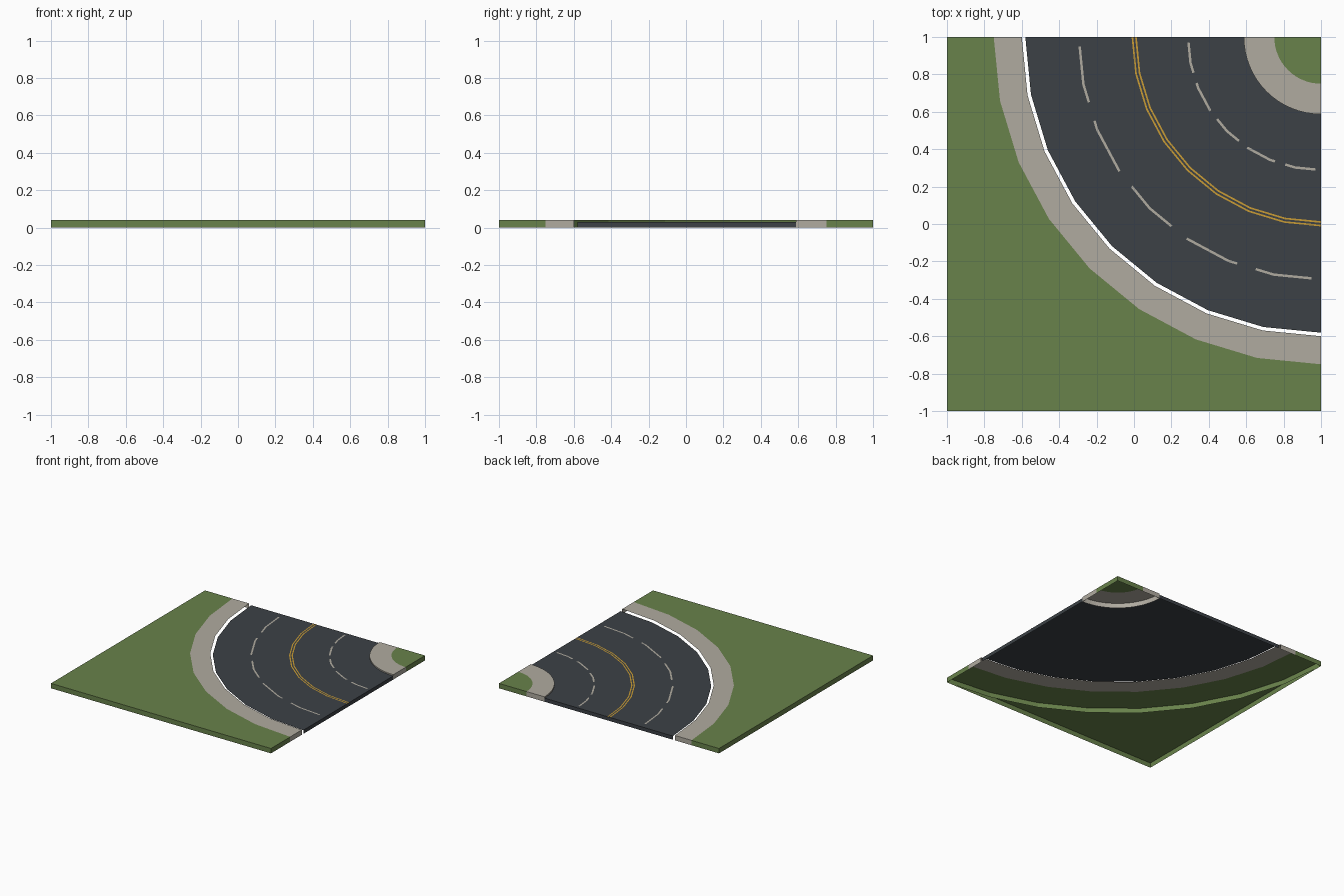
import bpy
import bmesh
from math import sin, cos, radians

cube = bpy.data.objects.get("Cube")
if cube:
    bpy.data.objects.remove(cube, do_unlink=True)

TOP, ROAD, PAINT = 0.04, 0.03, 0.0315
FACET = 11.25          # angle of one segment of the large curves
FINE = FACET / 2       # angle of one segment of the small kerb


def material(name, rgb):
    mat = bpy.data.materials.new(name)
    mat.use_nodes = True
    mat.diffuse_color = (*rgb, 1)
    bsdf = mat.node_tree.nodes["Principled BSDF"]
    bsdf.inputs["Base Color"].default_value = (*rgb, 1)
    bsdf.inputs["Roughness"].default_value = 0.9
    return mat


grass = material("grass_green", (0.14, 0.223, 0.07))
stone = material("pavement_grey", (0.434, 0.407, 0.352))
asphalt = material("asphalt", (0.045, 0.053, 0.061))
yellow = material("yellow_paint", (0.58, 0.33, 0.035))


def polar(r, angle, z, facet):
    """Point on a faceted arc around the back left corner of the tile."""
    off = angle % facet - facet / 2
    r *= cos(radians(facet / 2)) / cos(radians(off))
    return (1 - r * cos(radians(angle)), 1 - r * sin(radians(angle)), z)


def wall(bm, a, b):
    """Vertical face from the edge a-b down to the ground."""
    low = [bm.verts.new((v.co.x, v.co.y, 0)) for v in (a, b)]
    bm.faces.new((a, low[0], low[1], b))


def finish(bm, name, mat):
    bmesh.ops.remove_doubles(bm, verts=bm.verts, dist=0.0001)
    mesh = bpy.data.meshes.new(name)
    bm.to_mesh(mesh)
    bm.free()
    mesh.materials.append(mat)
    obj = bpy.data.objects.new(name, mesh)
    bpy.context.collection.objects.link(obj)
    return obj


def band(name, r0, r1, z, mat, start=0, end=90, f0=FACET, f1=FACET,
         ends=True, outer=False):
    """Flat ring sector, with optional end walls and outer wall."""
    step = min(f0, f1)
    angles = [start] + [i * step for i in range(1, 16)
                        if start < i * step < end] + [end]
    bm = bmesh.new()
    inner_v = [bm.verts.new(polar(r0, a, z, f0)) for a in angles]
    outer_v = [bm.verts.new(polar(r1, a, z, f1)) for a in angles]
    for i in range(len(angles) - 1):
        bm.faces.new((inner_v[i], outer_v[i], outer_v[i + 1], inner_v[i + 1]))
        if outer:
            wall(bm, outer_v[i], outer_v[i + 1])
    if ends:
        wall(bm, inner_v[0], outer_v[0])
        wall(bm, outer_v[-1], inner_v[-1])
    return finish(bm, name, mat)


# Ground and road bands, from the inside of the bend outwards
bm = bmesh.new()
centre = bm.verts.new((1, 1, TOP))
rim = [bm.verts.new(polar(0.25, i * FINE, TOP, FINE)) for i in range(17)]
for a, b in zip(rim, rim[1:]):
    bm.faces.new((centre, a, b))
wall(bm, centre, rim[0])
wall(bm, rim[-1], centre)
finish(bm, "inner_grass", grass)

band("inner_pavement", 0.25, 0.413, TOP, stone, f0=FINE, f1=FINE, outer=True)
band("road", 0.413, 1.581, ROAD, asphalt, f0=FINE)
band("outer_pavement", 1.6, 1.75, TOP, stone)
band("outer_grass", 1.75, 2.0, TOP, grass, outer=True)

# Grass corner outside the bend
bm = bmesh.new()
corner = bm.verts.new((-1, -1, TOP))
arc = [bm.verts.new(polar(2, i * FACET, TOP, FACET)) for i in range(9)]
for a, b in zip(arc, arc[1:]):
    bm.faces.new((a, corner, b))
wall(bm, arc[0], corner)
wall(bm, corner, arc[-1])
finish(bm, "corner_grass", grass)

# Double centre line
for side, r in (("inner", 0.985), ("outer", 1.004)):
    band(side + "_centre_line", r, r + 0.009, PAINT, yellow, ends=False)

# Dashed lane lines
for lane, r in (("inner", 0.705), ("outer", 1.289)):
    for i in range(5):
        mid = 9 + 18 * i
        band(f"{lane}_lane_dash_{i + 1}", r, r + 0.013, PAINT, stone,
             mid - 6.7, mid + 6.7, ends=False)
